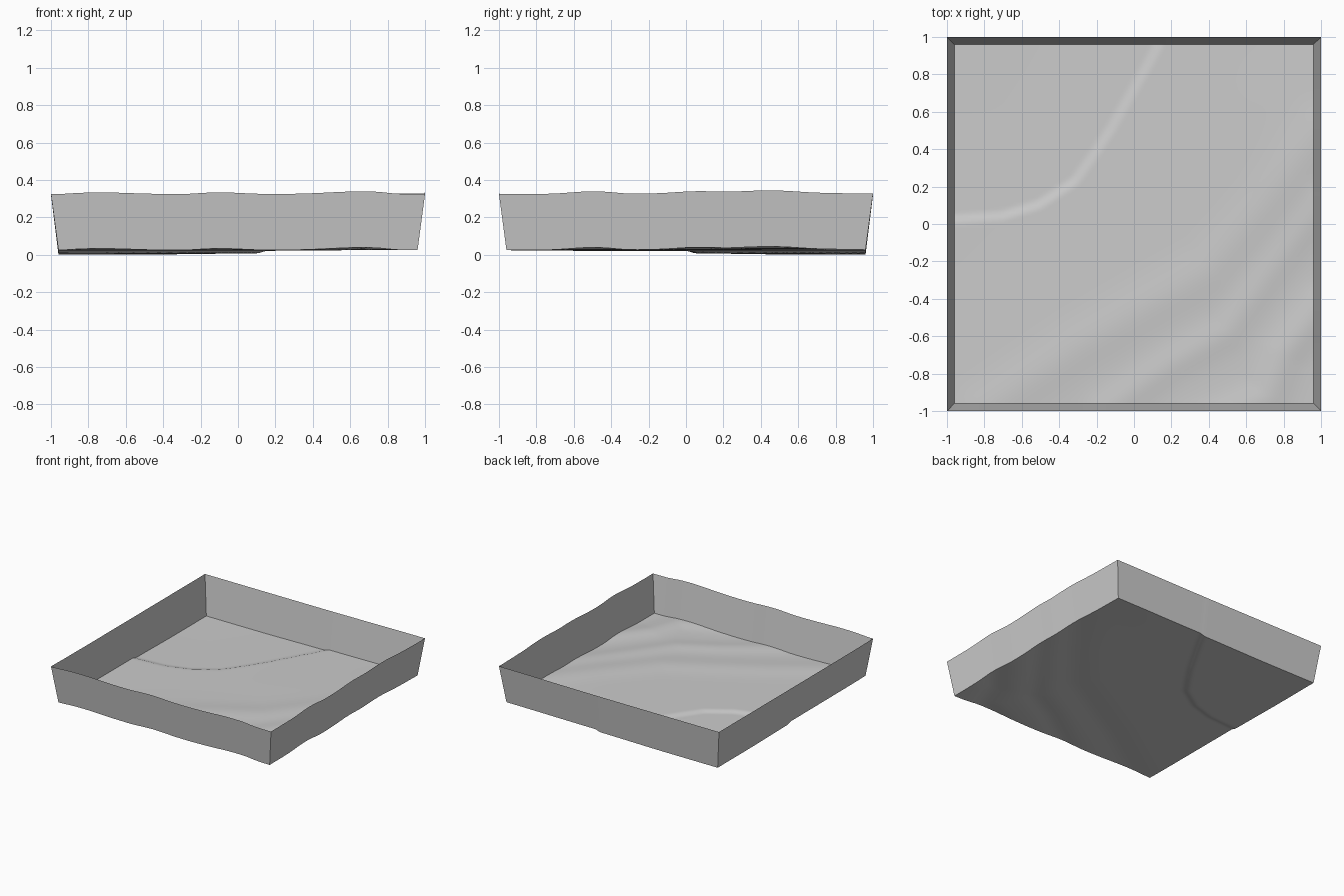
import bpy, bmesh, math
from mathutils import Vector

if "Cube" in bpy.data.objects:
    bpy.data.objects.remove(bpy.data.objects["Cube"])

N = 96          # floor divisions per side
IN, OUT = 0.96, 1.0
WALL = 0.30     # wall height above the floor

# Low ridges: path, height, half width
RIDGES = [
    ([(-0.8, -1.0), (-0.3, -0.66), (0.4, -0.25), (0.7, 0.1), (1.0, 0.5)], 0.010, 0.13),
    ([(-0.15, -1.0), (0.2, -0.75), (0.5, -0.58), (0.7, -0.3), (1.0, 0.1)], 0.009, 0.09),
    ([(0.35, -1.1), (0.72, -0.93), (0.8, -0.7), (1.0, -0.45)], 0.014, 0.10),
]
# Edge of the sunken north-west bed
BANK = [(-1.0, 0.0), (-0.7, 0.02), (-0.5, 0.08), (-0.3, 0.21), (-0.2, 0.35),
        (-0.1, 0.5), (0.1, 0.85), (0.18, 1.0), (0.6, 1.8)]


def segments(path):
    return [(Vector(a), Vector(b)) for a, b in zip(path, path[1:])]


def nearest(p, path):
    best, side = 9.0, 1
    for a, b in segments(path):
        d = b - a
        t = max(0, min(1, (p - a).dot(d) / d.length_squared))
        dist = (p - a - d * t).length
        if dist < best:
            best = dist
            side = 1 if d.x * (p.y - a.y) - d.y * (p.x - a.x) > 0 else -1
    return best * side


def smooth(t):
    t = max(0, min(1, t))
    return t * t * (3 - 2 * t)


def upland(x, y):
    p = Vector((x, y))
    z = 0.021 + 0.004 * smooth((x - y + 1) / 2)
    z += 0.010 * math.exp(-((x - 0.9) ** 2 + (y - 0.45) ** 2) / 0.3)
    for path, height, width in RIDGES:
        z += height * math.exp(-(nearest(p, path) / width) ** 2)
    return z


def floor_z(x, y):
    d = nearest(Vector((x, y)), BANK)
    return max(0, upland(x, y) - 0.013 * smooth(d / 0.05) - 0.006 * smooth(d / 0.6))


def finish(name, bm):
    mesh = bpy.data.meshes.new(name)
    bm.to_mesh(mesh)
    bm.free()
    ob = bpy.data.objects.new(name, mesh)
    bpy.context.collection.objects.link(ob)
    bpy.ops.object.select_all(action='DESELECT')
    ob.select_set(True)
    bpy.context.view_layer.objects.active = ob
    bpy.ops.object.shade_smooth_by_angle(angle=math.radians(30))
    return ob


# Terrain floor
bm = bmesh.new()
bmesh.ops.create_grid(bm, x_segments=N, y_segments=N, size=IN)
for v in bm.verts:
    v.co.z = floor_z(v.co.x, v.co.y)
finish("terrain_floor", bm)

# Four flared walls, with corner fillers, going round the floor
bm = bmesh.new()
for k in range(4):
    ux, uy = [(1, 0), (0, 1), (-1, 0), (0, -1)][k]     # along the wall
    nx, ny = uy, -ux                                   # outward
    low, high = [], []
    for i in range(N + 1):
        t = IN * (2 * i / N - 1)
        x, y = ux * t + nx * IN, uy * t + ny * IN
        low.append(bm.verts.new((x, y, floor_z(x, y))))
        high.append(bm.verts.new((ux * t + nx * OUT, uy * t + ny * OUT, upland(x, y) + WALL)))
    for i in range(N):
        bm.faces.new((low[i], low[i + 1], high[i + 1], high[i]))
    for end, s in ((0, -1), (-1, 1)):
        tip = bm.verts.new((ux * s * OUT + nx * OUT, uy * s * OUT + ny * OUT, high[end].co.z))
        bm.faces.new((low[end], tip, high[end]) if s > 0 else (low[end], high[end], tip))
bmesh.ops.remove_doubles(bm, verts=bm.verts, dist=0.0005)
finish("flared_walls", bm)
